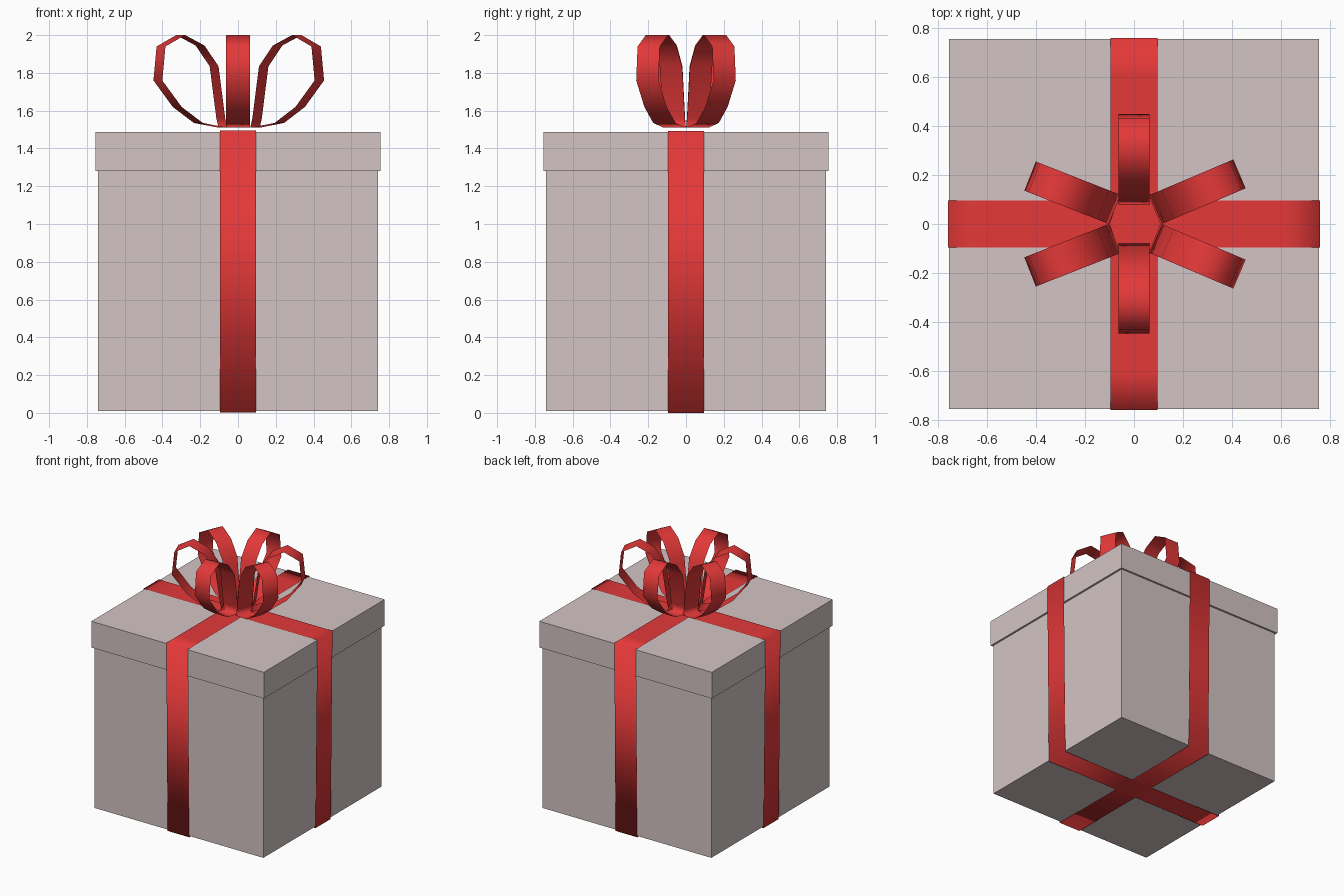
import bpy
from math import sin, cos, radians
from mathutils import Vector

if "Cube" in bpy.data.objects:
    bpy.data.objects.remove(bpy.data.objects["Cube"])


def material(name, color):
    m = bpy.data.materials.new(name)
    m.diffuse_color = (*color, 1)
    m.use_nodes = True
    m.node_tree.nodes["Principled BSDF"].inputs["Base Color"].default_value = m.diffuse_color
    return m


RED = material("ribbon_red", (0.78, 0.04, 0.04))
PAPER = material("box_paper", (0.65, 0.55, 0.55))


def mesh_object(name, verts, faces, mat, smooth=False):
    me = bpy.data.meshes.new(name)
    me.from_pydata(verts, [], faces)
    me.materials.append(mat)
    me.polygons.foreach_set("use_smooth", [smooth] * len(faces))
    ob = bpy.data.objects.new(name, me)
    bpy.context.collection.objects.link(ob)
    return ob


def box(name, half, z0, z1):
    bpy.ops.mesh.primitive_cube_add(size=1, location=(0, 0, (z0 + z1) / 2))
    ob = bpy.context.object
    ob.name = name
    ob.scale = (2 * half, 2 * half, z1 - z0)
    ob.data.materials.append(PAPER)


def closed_strip(name, profile, angle, width, origin=(0, 0)):
    """Paper-thin closed band: profile (distance, z) in a vertical plane at the given angle."""
    a = radians(angle)
    along = Vector((cos(a), sin(a), 0))
    side = Vector((-sin(a), cos(a), 0)) * width / 2
    verts = []
    for s, z in profile:
        p = Vector((*origin, z)) + along * s
        verts += [p - side, p + side]
    n = len(profile)
    faces = []
    for i in range(n):
        j = (i + 1) % n
        faces.append((2 * i, 2 * i + 1, 2 * j + 1, 2 * j))
    return mesh_object(name, verts, faces, RED, True)


# Box and lid
box("box_body", 0.74, 0.01, 1.4)
box("box_lid", 0.755, 1.28, 1.488)

# Two ribbons wrapped round the box
for name, angle, lift in (("ribbon_across", 0, 0), ("ribbon_front_to_back", 90, 0.002)):
    top = 1.493 + lift
    wrap = [(-0.745, lift), (0.745, lift), (0.76, top), (0.61, top), (-0.61, top), (-0.76, top)]
    closed_strip(name, wrap, angle, 0.19)

# Six bow loops
loop = [(0.0, 1.51), (0.14, 1.535), (0.26, 1.62), (0.37, 1.76), (0.352, 1.94),
        (0.24, 2.0), (0.13, 1.945), (0.05, 1.835), (0.012, 1.56)]
for i, (angle, x, y) in enumerate([(90, 0, 0.08), (-90, 0, -0.08),
                                   (23, 0.09, 0.06), (-23, 0.09, -0.06),
                                   (158.5, -0.08, 0.06), (201.5, -0.08, -0.06)]):
    closed_strip(f"bow_loop_{i + 1}", loop, angle, 0.128, (x, y))

# Flat knot patch under the loops
knot = [(0.11, 0, 1.508), (0.065, 0.11, 1.508), (-0.065, 0.11, 1.508),
        (-0.10, 0, 1.508), (-0.065, -0.11, 1.508), (0.065, -0.11, 1.508)]
mesh_object("bow_knot", knot, [tuple(range(6))], RED)
